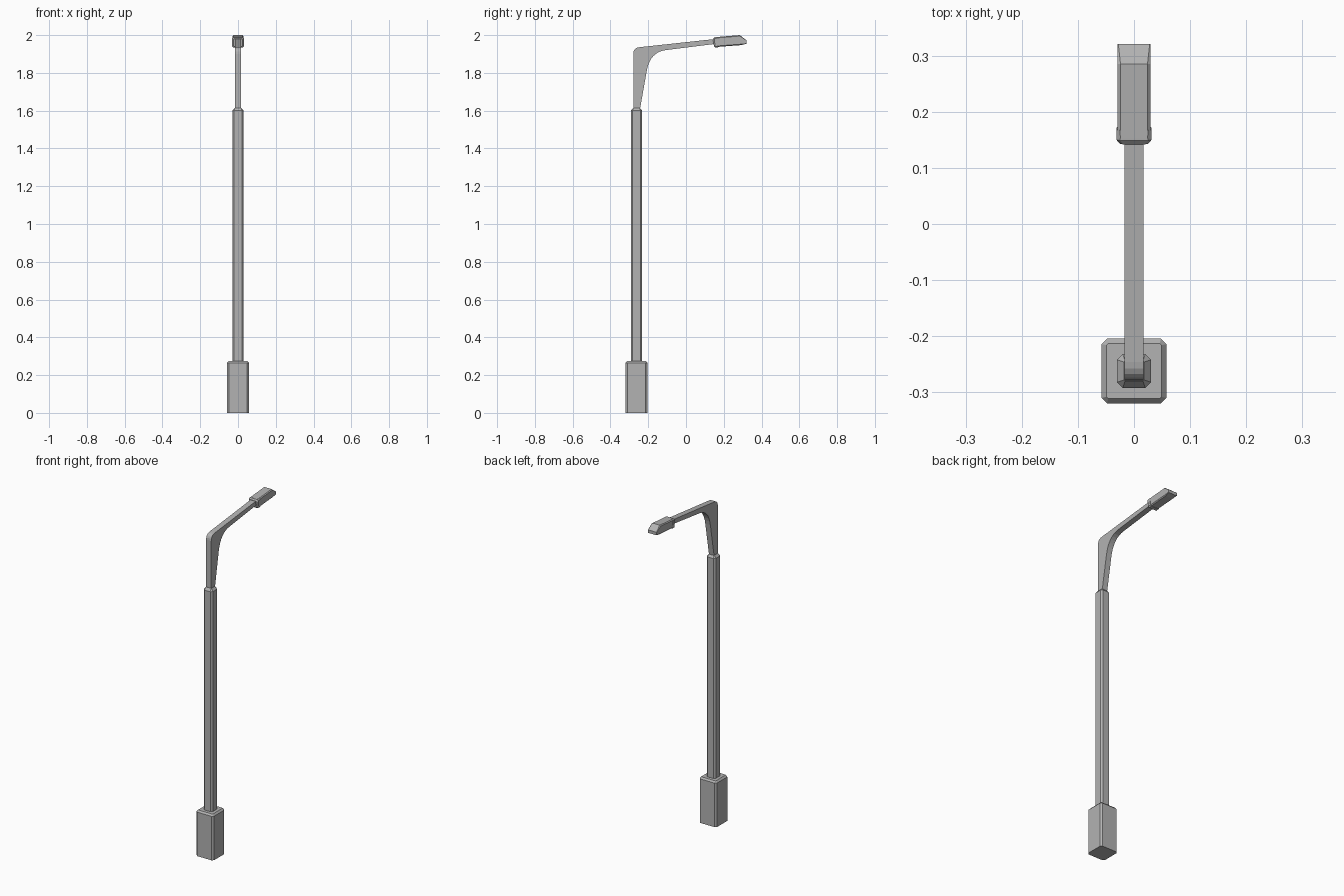
import bpy, bmesh
from mathutils import Vector

if "Cube" in bpy.data.objects:
    bpy.data.objects.remove(bpy.data.objects["Cube"])

POLE_Y = -0.262

# Dark grey painted metal
metal = bpy.data.materials.new("dark_grey_metal")
metal.diffuse_color = (0.45, 0.45, 0.45, 1)
metal.use_nodes = True
metal.node_tree.nodes["Principled BSDF"].inputs["Base Color"].default_value = metal.diffuse_color


def finish(name, bm):
    bmesh.ops.recalc_face_normals(bm, faces=bm.faces)
    mesh = bpy.data.meshes.new(name)
    bm.to_mesh(mesh)
    bm.free()
    mesh.materials.append(metal)
    obj = bpy.data.objects.new(name, mesh)
    bpy.context.collection.objects.link(obj)
    return obj


def octagon(a, b, c):
    """Rectangle of half sizes a, b with corners cut by c."""
    return [(a, -b + c), (a, b - c), (a - c, b), (-a + c, b),
            (-a, b - c), (-a, -b + c), (-a + c, -b), (a - c, -b)]


def loft(name, rings):
    bm = bmesh.new()
    loops = [[bm.verts.new(p) for p in ring] for ring in rings]
    n = len(loops[0])
    for lo, hi in zip(loops, loops[1:]):
        for i in range(n):
            j = (i + 1) % n
            bm.faces.new((lo[i], lo[j], hi[j], hi[i]))
    bm.faces.new(loops[0])
    bm.faces.new(loops[-1])
    return finish(name, bm)


def column(name, sections):
    """Upright chamfered column from (z, half width, corner cut)."""
    return loft(name, [[(x, y + POLE_Y, z) for x, y in octagon(h, h, c)]
                       for z, h, c in sections])


def curve(p0, p1, p2, steps):
    p0, p1, p2 = Vector(p0), Vector(p1), Vector(p2)
    return [p0 * (1 - t) ** 2 + p1 * 2 * t * (1 - t) + p2 * t * t
            for t in (i / steps for i in range(steps + 1))]


# Foot box and main pole
column("base", [(0, 0.058, 0.010), (0.265, 0.058, 0.010), (0.275, 0.049, 0.003)])
column("pole", [(0.26, 0.030, 0.010), (1.60, 0.030, 0.010), (1.615, 0.018, 0.002)])

# Curved bracket arm: side outline extruded across x
outline = [Vector((-0.279, 1.60))]
outline += curve((-0.279, 1.90), (-0.279, 1.933), (-0.246, 1.936), 5)
outline += [Vector((0.16, 1.980)), Vector((0.16, 1.954))]
outline += curve((-0.105, 1.921), (-0.190, 1.912), (-0.208, 1.810), 8)
outline += [Vector((-0.245, 1.60))]
loft("arm", [[(x, p.x, p.y) for p in outline] for x in (-0.017, 0.017)])


# Lamp head: slightly tilted sections running along y
def head_ring(y, z0, z1, half, cut, lean):
    mid, hh = (z0 + z1) / 2, (z1 - z0) / 2
    return [(x, y - lean * z / hh, mid + z) for x, z in octagon(half, hh, cut)]


loft("lamp_collar", [head_ring(y, z0, z1, h, c, 0.003) for y, z0, z1, h, c in (
    (0.145, 1.940, 1.981, 0.025, 0.005),
    (0.152, 1.934, 1.988, 0.031, 0.006),
    (0.170, 1.936, 1.990, 0.031, 0.006))])
loft("lamp_head", [head_ring(*s) for s in (
    (0.155, 1.937, 1.989, 0.029, 0.005, 0.003),
    (0.288, 1.947, 2.000, 0.029, 0.005, 0.003),
    (0.321, 1.954, 1.972, 0.029, 0.001, 0.000))])
